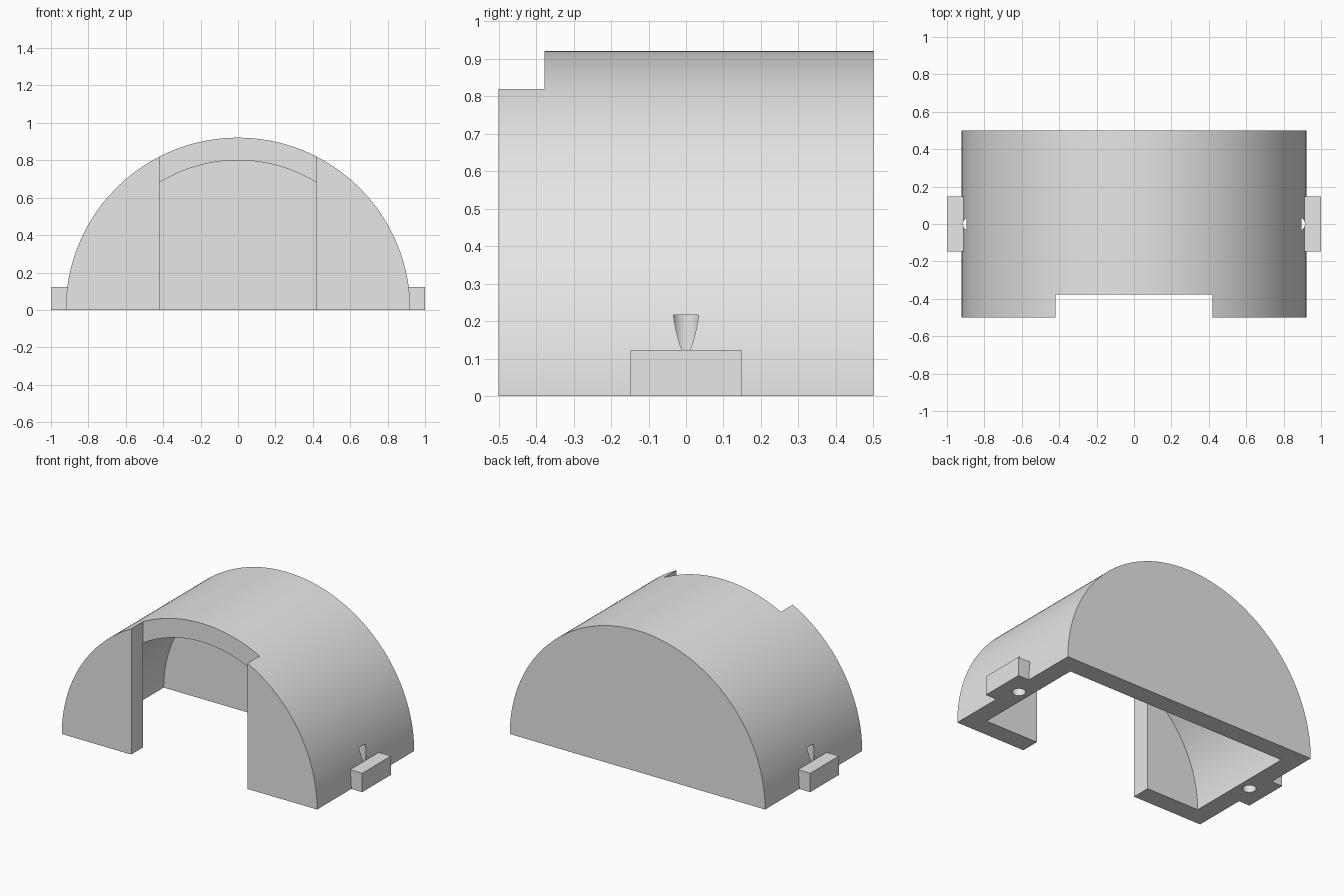
import bpy
import bmesh
from math import pi, sin, cos, radians

cube = bpy.data.objects.get("Cube")
if cube:
    bpy.data.objects.remove(cube, do_unlink=True)

OUTER, INNER = 0.921, 0.8      # arch radii
DEPTH, WALL = 0.5, 0.123       # half depth, wall thickness
DOOR = 0.42                    # half width of the front opening
TAB_HEIGHT = 0.123
HOLE_X, HOLE_R, HOLE_TOP = 0.874, 0.04, 0.217

grey = bpy.data.materials.new("light grey")
grey.use_nodes = True
grey.diffuse_color = (0.8, 0.8, 0.8, 1)
grey.node_tree.nodes["Principled BSDF"].inputs["Base Color"].default_value = (0.8, 0.8, 0.8, 1)


def prism(name, points, offset):
    """Extrude a closed outline of 3D points along an offset."""
    bm = bmesh.new()
    face = bm.faces.new([bm.verts.new(p) for p in points])
    ext = bmesh.ops.extrude_face_region(bm, geom=[face])
    verts = [g for g in ext["geom"] if isinstance(g, bmesh.types.BMVert)]
    bmesh.ops.translate(bm, verts=verts, vec=offset)
    bmesh.ops.recalc_face_normals(bm, faces=bm.faces)
    mesh = bpy.data.meshes.new(name)
    bm.to_mesh(mesh)
    bm.free()
    mesh.materials.append(grey)
    obj = bpy.data.objects.new(name, mesh)
    bpy.context.collection.objects.link(obj)
    return obj


def box(name, x0, x1, y0, y1, z0, z1):
    outline = [(x0, y0, z0), (x1, y0, z0), (x1, y1, z0), (x0, y1, z0)]
    return prism(name, outline, (0, 0, z1 - z0))


def arc(radius, y, start, end, steps):
    angles = [start + (end - start) * i / steps for i in range(steps + 1)]
    return [(radius * cos(a), y, radius * sin(a)) for a in angles]


def cut(obj, cutter):
    mod = obj.modifiers.new("cut", "BOOLEAN")
    mod.operation = "DIFFERENCE"
    mod.solver = "EXACT"
    mod.object = cutter
    bpy.context.view_layer.objects.active = obj
    bpy.ops.object.modifier_apply(modifier=mod.name)


# Solid half-round body
body = prism("arched_shell", arc(OUTER, -DEPTH, 0, pi, 128), (0, 2 * DEPTH, 0))

# Front opening through the full height
door = box("door_cutter", -DOOR, DOOR, -1, WALL - DEPTH, -0.2, 1.2)

# Hollow inside, reaching just past the face of the opening
front = WALL - DEPTH - 0.001
cavity = prism("cavity_cutter", arc(INNER, front, 0, 2 * pi, 256)[:-1],
               (0, DEPTH - WALL - front, 0))
cutters = [door, cavity]
for c in cutters:
    cut(body, c)

# Side tabs and blind screw holes that break out of the curved wall
parts = [body]
for side, s in (("left", 1), ("right", -1)):
    xs = sorted((s * 0.9, s))
    tab = box(side + "_tab", *xs, -0.148, 0.148, 0, TAB_HEIGHT)
    ring = [(s * HOLE_X + HOLE_R * cos(i * pi / 24), HOLE_R * sin(i * pi / 24), -0.1)
            for i in range(48)]
    hole = prism(side + "_hole_cutter", ring, (0, 0, HOLE_TOP + 0.1))
    cut(body, hole)
    cut(tab, hole)
    cutters.append(hole)
    parts.append(tab)

for c in cutters:
    bpy.data.objects.remove(c, do_unlink=True)

# Smooth curves, sharp corners
bpy.ops.object.select_all(action="DESELECT")
for p in parts:
    p.select_set(True)
bpy.context.view_layer.objects.active = body
bpy.ops.object.shade_smooth_by_angle(angle=radians(30))
